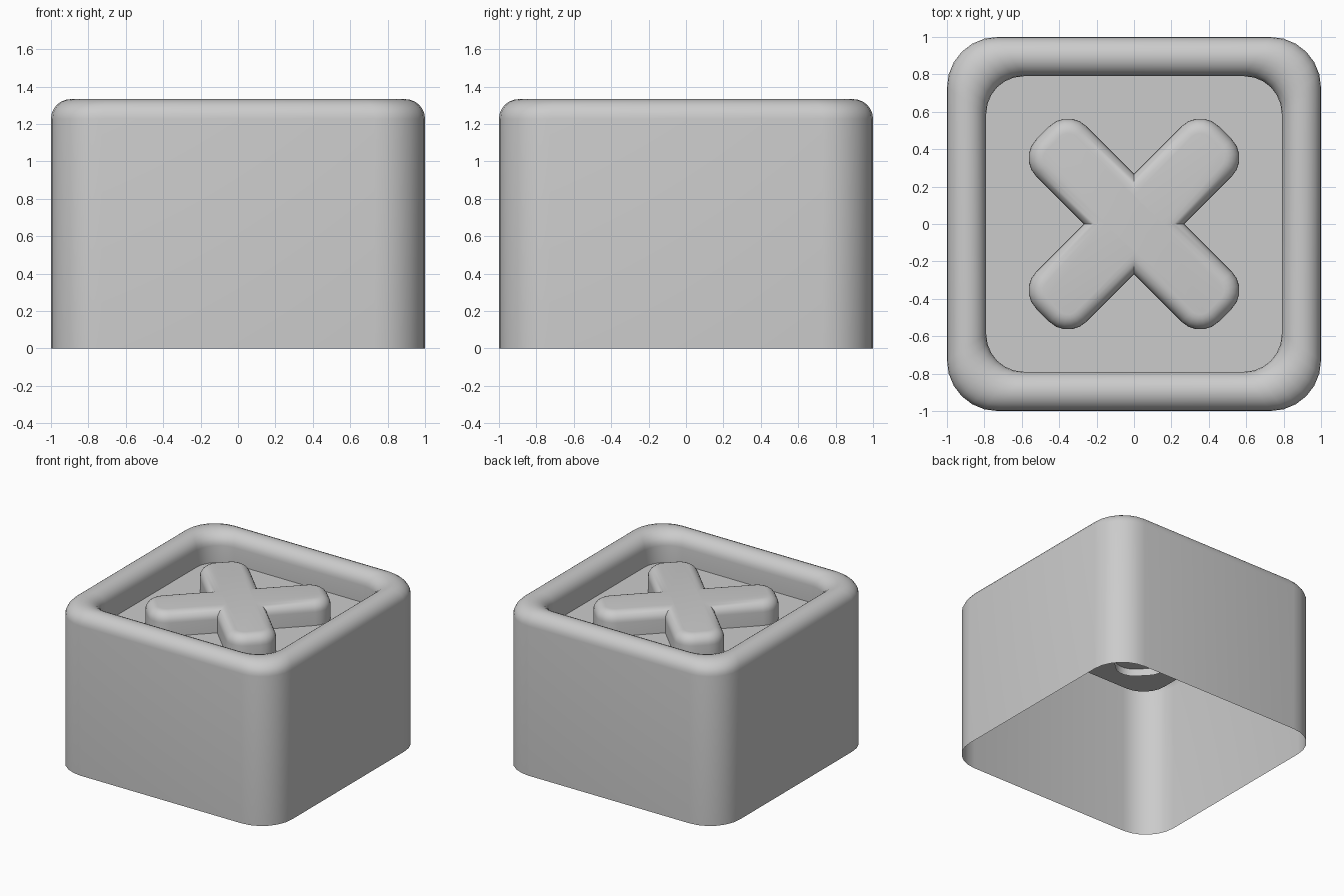
import bpy, bmesh
from math import sin, cos, pi, radians

if "Cube" in bpy.data.objects:
    bpy.data.objects.remove(bpy.data.objects["Cube"])


def arc(cx, cy, r, start, n):
    """Quarter arc points, counter-clockwise."""
    return [(cx + r * cos(start + pi / 2 * i / n), cy + r * sin(start + pi / 2 * i / n))
            for i in range(n + 1)]


def spin(points, offset=0.0):
    """Repeat a quarter outline four times around z."""
    out = []
    for k in range(4):
        c, s = cos(offset + k * pi / 2), sin(offset + k * pi / 2)
        out += [(x * c - y * s, x * s + y * c) for x, y in points]
    return out


def rounded_square(half, r):
    return spin(arc(half - r, half - r, r, 0, 6))


def cross_outline(inset):
    w, length, c = 0.19 - inset, 0.69 - inset, 0.14 - inset
    arm = [(w, -w)]
    arm += arc(length - c, -(w - c), c, -pi / 2, 5)
    arm += arc(length - c, w - c, c, 0, 5)
    return spin(arm, pi / 4)


def loft(name, rings):
    """Skin stacked outlines, open at the bottom and capped on the last ring."""
    bm = bmesh.new()
    loops = [[bm.verts.new((x, y, z)) for x, y in pts] for pts, z in rings]
    for a, b in zip(loops, loops[1:]):
        n = len(a)
        for i in range(n):
            j = (i + 1) % n
            bm.faces.new((a[i], a[j], b[j], b[i]))
    bm.faces.new(loops[-1])
    mesh = bpy.data.meshes.new(name)
    bm.to_mesh(mesh)
    bm.free()
    obj = bpy.data.objects.new(name, mesh)
    bpy.context.collection.objects.link(obj)
    bpy.ops.object.select_all(action='DESELECT')
    obj.select_set(True)
    bpy.context.view_layer.objects.active = obj
    bpy.ops.object.shade_smooth_by_angle(angle=radians(40))
    return obj


# Button shell: straight walls, half-round rim, recessed floor
rings = [(rounded_square(1.0, 0.27), 0.0)]
for i in range(13):
    a = pi * i / 12
    t = (1 - cos(a)) / 2
    rings.append((rounded_square(1.0 - 0.21 * t, 0.27 - 0.07 * t), 1.228 + 0.105 * sin(a)))
rings.append((rounded_square(0.79, 0.20), 1.09))
loft("button_shell", rings)

# Raised cross with rounded top edge, sunk slightly through the floor
rings = [(cross_outline(0), 1.03)]
for i in range(7):
    a = pi / 2 * i / 6
    rings.append((cross_outline(0.08 * (1 - cos(a))), 1.20 + 0.08 * sin(a)))
loft("raised_cross", rings)
